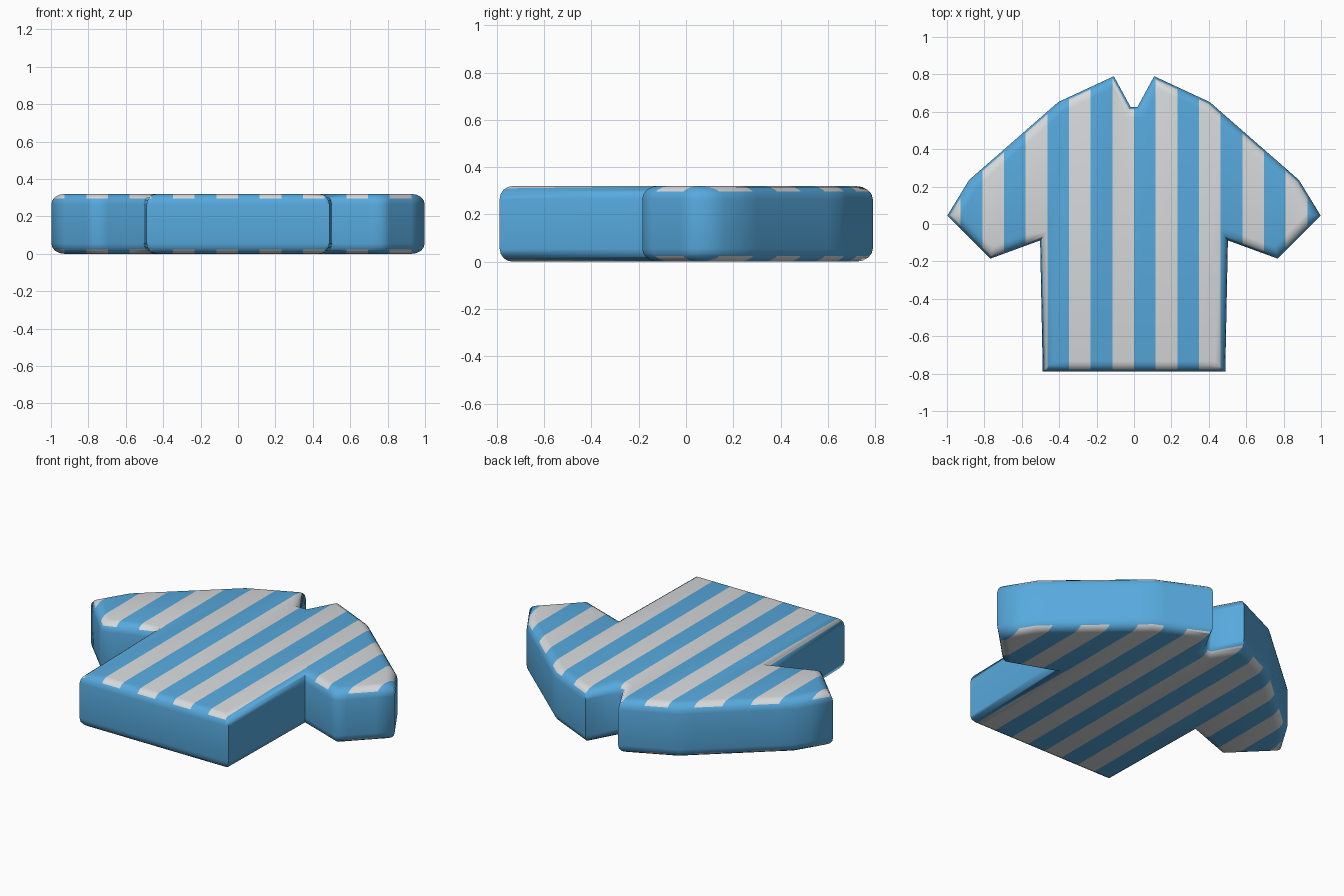
import bpy, bmesh, math

if "Cube" in bpy.data.objects:
    bpy.data.objects.remove(bpy.data.objects["Cube"])

HEIGHT = 0.32
BEVEL = 0.055
STRIPE = 0.1158      # width of one stripe
WRAP = 0.024         # how far the stripes run down the rounded rim


def material(name, rgb):
    m = bpy.data.materials.new(name)
    m.diffuse_color = (*rgb, 1)
    m.use_nodes = True
    m.node_tree.nodes["Principled BSDF"].inputs["Base Color"].default_value = m.diffuse_color
    return m


# right half of the shirt outline, from collar notch to hem
half = [(0.018, 0.625), (0.108, 0.79), (0.405, 0.652), (0.882, 0.235),
        (0.998, 0.045), (0.768, -0.185), (0.502, -0.088), (0.488, -0.788)]
outline = half + [(-x, y) for x, y in reversed(half)]

# extruded body
bm = bmesh.new()
base = bm.faces.new([bm.verts.new((x, y, 0)) for x, y in outline])
ext = bmesh.ops.extrude_face_region(bm, geom=[base], use_keep_orig=True)
bmesh.ops.translate(bm, vec=(0, 0, HEIGHT),
                    verts=[g for g in ext["geom"] if isinstance(g, bmesh.types.BMVert)])
bmesh.ops.recalc_face_normals(bm, faces=bm.faces[:])

# rounded rims at top and bottom
rims = [e for e in bm.edges if abs(e.verts[0].co.z - e.verts[1].co.z) < 1e-5]
bmesh.ops.bevel(bm, geom=rims, offset=BEVEL, segments=4, profile=0.5,
                affect='EDGES', clamp_overlap=False)


def cut(co, no):
    bmesh.ops.bisect_plane(bm, geom=bm.verts[:] + bm.edges[:] + bm.faces[:],
                           plane_co=co, plane_no=no, dist=1e-5)


# cut the stripe borders into the surface
for z in (WRAP, HEIGHT - WRAP):
    cut((0, 0, z), (0, 0, 1))
for k in range(-8, 9):
    cut((k * STRIPE, 0, 0), (1, 0, 0))

# grey on every second stripe of the top and bottom, blue elsewhere
for f in bm.faces:
    c = f.calc_center_bounds()
    on_print = c.z < WRAP or c.z > HEIGHT - WRAP
    f.material_index = int(on_print and math.floor(c.x / STRIPE) % 2 == 1)

mesh = bpy.data.meshes.new("striped_shirt")
bm.to_mesh(mesh)
bm.free()
mesh.materials.append(material("sky blue", (0.095, 0.40, 0.73)))
mesh.materials.append(material("light grey", (0.68, 0.70, 0.71)))
shirt = bpy.data.objects.new("striped_shirt", mesh)
bpy.context.collection.objects.link(shirt)

# smooth sides, sharp hem and collar corners
bpy.context.view_layer.objects.active = shirt
shirt.select_set(True)
bpy.ops.object.shade_smooth_by_angle(angle=math.radians(80))
